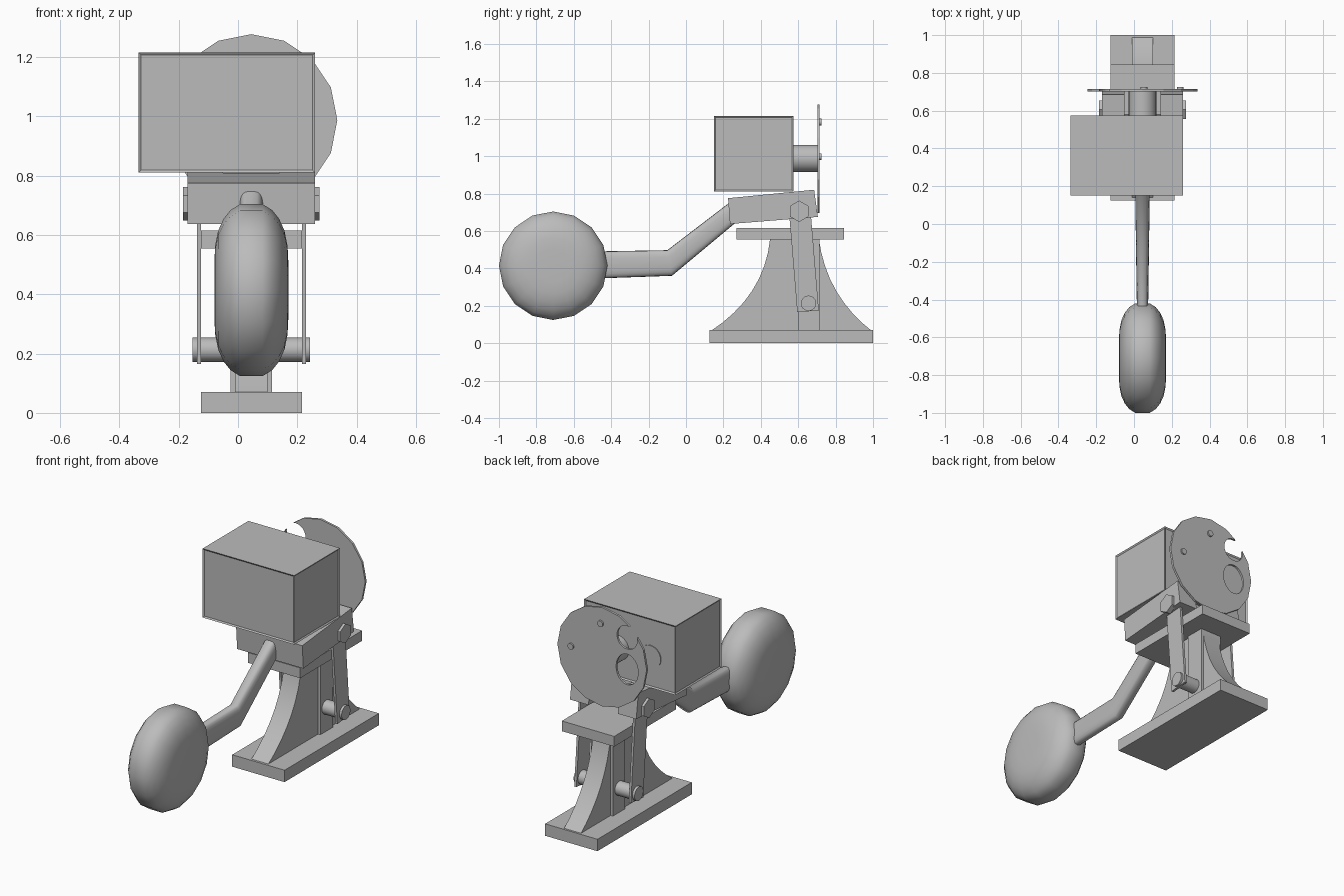
import bpy, bmesh, math
from mathutils import Vector

if "Cube" in bpy.data.objects:
    bpy.data.objects.remove(bpy.data.objects["Cube"])

MID = 0.045  # x of the stand's centre plane
GREY = (0.5, 0.5, 0.5, 1)
grey = bpy.data.materials.new("plain_grey")
grey.use_nodes = True
grey.diffuse_color = GREY
grey.node_tree.nodes["Principled BSDF"].inputs["Base Color"].default_value = GREY


def finish(name, bm, smooth=False):
    bmesh.ops.recalc_face_normals(bm, faces=bm.faces)
    mesh = bpy.data.meshes.new(name)
    bm.to_mesh(mesh)
    bm.free()
    mesh.materials.append(grey)
    ob = bpy.data.objects.new(name, mesh)
    bpy.context.collection.objects.link(ob)
    bpy.ops.object.select_all(action='DESELECT')
    ob.select_set(True)
    bpy.context.view_layer.objects.active = ob
    if smooth:
        bpy.ops.object.shade_smooth_by_angle(angle=math.radians(42))
    return ob


def loft(name, rings, smooth=False):
    """Skin a list of equal closed rings and cap both ends."""
    bm = bmesh.new()
    vs = [[bm.verts.new(p) for p in ring] for ring in rings]
    n = len(vs[0])
    for a, b in zip(vs, vs[1:]):
        for i in range(n):
            j = (i + 1) % n
            bm.faces.new((a[i], a[j], b[j], b[i]))
    bm.faces.new(vs[0])
    bm.faces.new(vs[-1])
    return finish(name, bm, smooth)


def prism(name, pts, lo, hi, axis='x', smooth=False):
    """Extrude a flat outline along x (outline in y, z) or y (outline in x, z)."""
    if axis == 'x':
        rings = [[(d, a, b) for a, b in pts] for d in (lo, hi)]
    else:
        rings = [[(a, d, b) for a, b in pts] for d in (lo, hi)]
    return loft(name, rings, smooth)


def rect(a0, a1, b0, b1):
    return [(a0, b0), (a1, b0), (a1, b1), (a0, b1)]


def ngon(a, b, r, n, r2=None):
    angles = [math.tau * i / n for i in range(n)]
    return [(a + r * math.sin(t), b + (r2 or r) * math.cos(t)) for t in angles]


def bezier(a, c, b, n=8):
    a, c, b = Vector(a), Vector(c), Vector(b)
    return [tuple(a.lerp(c, i / n).lerp(c.lerp(b, i / n), i / n)) for i in range(n + 1)]


# Stand: base plate, flared web, centre column, top plate
prism("base_plate", rect(0.125, 1.0, 0, 0.07), MID - 0.17, MID + 0.17)
flare = bezier((0.125, 0.06), (0.42, 0.25), (0.45, 0.56))
flare += bezier((0.71, 0.56), (0.75, 0.25), (1.0, 0.06))
prism("flared_web", flare, MID - 0.055, MID + 0.055, smooth=True)
prism("centre_column", rect(0.6, 0.715, 0.06, 0.56), MID - 0.07, MID + 0.07)
prism("top_plate", rect(0.27, 0.845, 0.555, 0.615), MID - 0.17, MID + 0.17)

# Tilted carrier with a forked rear end
top = Vector((0.225, 0.775)), Vector((0.685, 0.82))
low = Vector((0.235, 0.637)), Vector((0.705, 0.675))


def carrier(t0, t1):
    return [tuple(low[0].lerp(low[1], t0)), tuple(low[0].lerp(low[1], t1)),
            tuple(top[0].lerp(top[1], t1)), tuple(top[0].lerp(top[1], t0))]


prism("carrier_block", carrier(0, 0.74), MID - 0.215, MID + 0.215)
for side, s in (("left", 1), ("right", -1)):
    def span(a, b):
        return sorted((MID + s * a, MID + s * b))
    prism(side + "_fork", carrier(0.74, 1), *span(0.095, 0.215))
    prism(side + "_hex_bolt", ngon(0.605, 0.705, 0.057, 6), *span(0.2, 0.23))
    prism(side + "_link_arm", [(0.595, 0.165), (0.71, 0.175), (0.665, 0.72), (0.55, 0.71)],
          *span(0.17, 0.184))
prism("lower_axle", ngon(0.655, 0.213, 0.041, 24), MID - 0.198, MID + 0.198, smooth=True)

# Housing with shallow framed side panels
bm = bmesh.new()
bmesh.ops.create_cube(bm, size=1)
for v in bm.verts:
    v.co = (-0.0375 + v.co.x * 0.595, 0.3625 + v.co.y * 0.425, 1.0125 + v.co.z * 0.405)
sides = [f for f in bm.faces if abs(f.normal.z) < 0.5]
bmesh.ops.inset_individual(bm, faces=sides, thickness=0.012, depth=-0.006)
finish("housing", bm)
prism("housing_boss", ngon(-0.17, 0.99, 0.067, 24), 0.56, 0.574, 'y')

# Drive shaft and crank disc
AXIS_Z = 0.987
prism("drive_shaft", ngon(MID, AXIS_Z, 0.073, 32), 0.56, 0.705, 'y', True)
disc = prism("crank_disc", ngon(MID, AXIS_Z, 0.29, 16), 0.702, 0.715, 'y')
holes = {"upper": (0.157, 0.066, 0.068), "lower": (-0.03, 0.072, 0.09)}
for label, (dz, rx, rz) in holes.items():
    cutter = prism(label + "_cutter", ngon(MID - 0.163, AXIS_Z + dz, rx, 24, rz), 0.65, 0.75, 'y')
    cutter.hide_render = True
    mod = disc.modifiers.new(label, 'BOOLEAN')
    mod.operation = 'DIFFERENCE'
    mod.solver = 'EXACT'
    mod.object = cutter
    bpy.context.view_layer.objects.active = disc
    bpy.ops.object.modifier_apply(modifier=mod.name)
    bpy.data.objects.remove(cutter)
for label, dx, dz in (("upper", 0.008, 0.195), ("side", 0.2, 0.01)):
    prism(label + "_crank_pin", ngon(MID + dx, AXIS_Z + dz, 0.018, 16), 0.71, 0.724, 'y', True)

# Bent arm: rounded sections between an upper and a lower point
sections = [((-0.5, 0.49), (-0.5, 0.345), 0.029),
            ((-0.1, 0.497), (-0.075, 0.36), 0.035),
            ((0.25, 0.765), (0.285, 0.66), 0.04)]
rings = []
for up, down, half in sections:
    up, down = Vector(up), Vector(down)
    ring = []
    for i in range(20):
        t = math.tau * i / 20
        c, k = math.cos(t), math.sin(t)
        x = math.copysign(abs(c) ** 0.6, c) * half
        p = (up + down) / 2 + (up - down) / 2 * math.copysign(abs(k) ** 0.7, k)
        ring.append((MID + x, p.x, p.y))
    rings.append(ring)
loft("bent_arm", rings, True)

# Rounded wheel-shaped head turned about the x axis
half_profile = [(0.125, 0.09), (0.122, 0.15), (0.112, 0.2), (0.094, 0.24),
                (0.07, 0.27), (0.038, 0.29)]
profile = [(-x, r) for x, r in half_profile] + half_profile[::-1]
loft("round_head", [[(MID + x, a, b) for a, b in ngon(-0.71, 0.414, r, 16)]
                    for x, r in profile], True)
